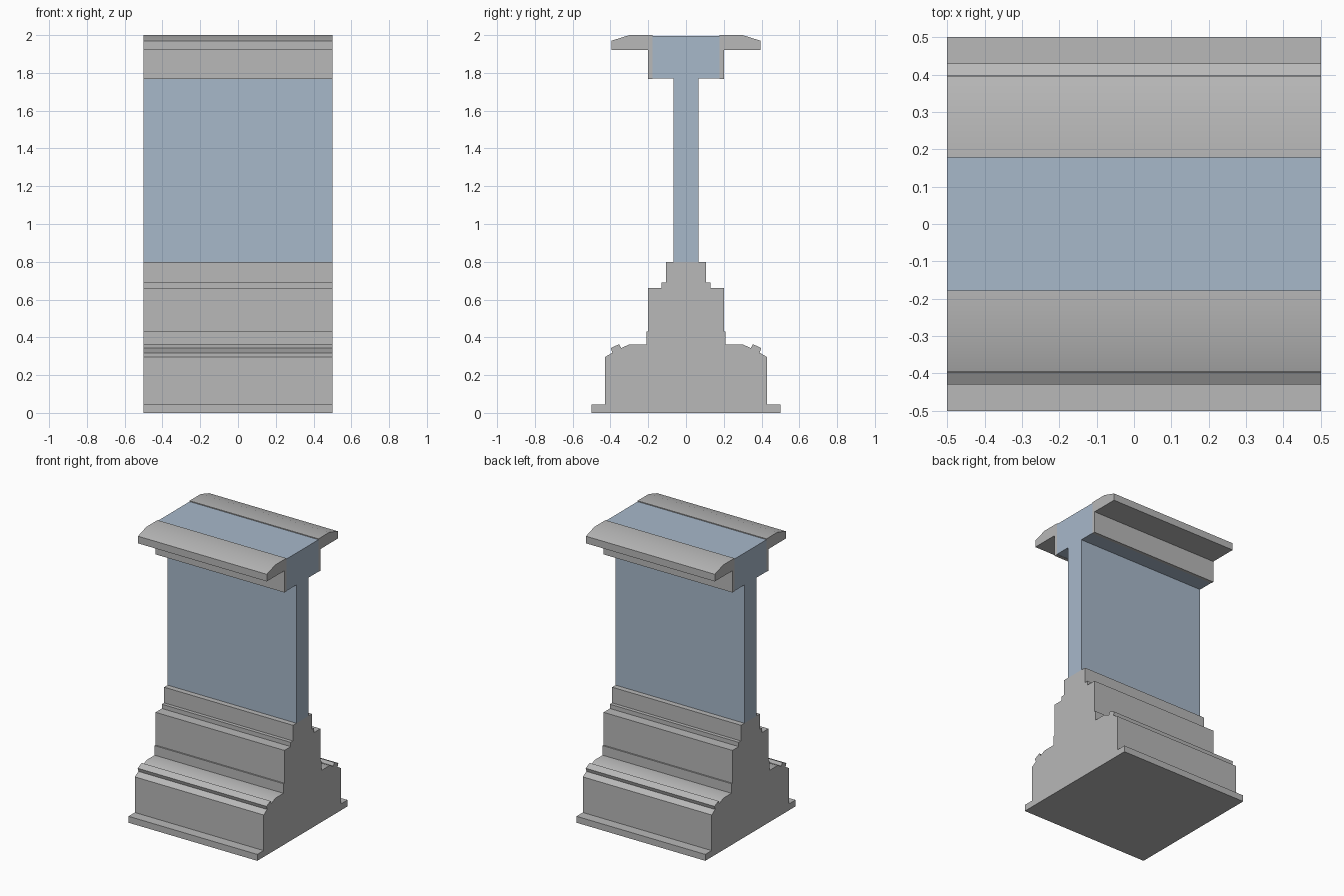
import bpy, bmesh

if "Cube" in bpy.data.objects:
    bpy.data.objects.remove(bpy.data.objects["Cube"], do_unlink=True)

LENGTH = 1.0


def material(name, color):
    mat = bpy.data.materials.new(name)
    mat.use_nodes = True
    mat.diffuse_color = color
    mat.node_tree.nodes["Principled BSDF"].inputs["Base Color"].default_value = color
    return mat


def mirrored(half):
    """Close a right-hand outline with its mirror image across y = 0."""
    return half + [(-y, z) for y, z in reversed(half)]


def extrude_profile(name, outline, mat):
    """Extrude a (y, z) outline along x, centred on the origin."""
    bm = bmesh.new()
    face = bm.faces.new([bm.verts.new((-LENGTH / 2, y, z)) for y, z in outline])
    swept = bmesh.ops.extrude_face_region(bm, geom=[face])["geom"]
    verts = [v for v in swept if isinstance(v, bmesh.types.BMVert)]
    bmesh.ops.translate(bm, verts=verts, vec=(LENGTH, 0, 0))
    bmesh.ops.recalc_face_normals(bm, faces=bm.faces)
    mesh = bpy.data.meshes.new(name)
    bm.to_mesh(mesh)
    bm.free()
    mesh.materials.append(mat)
    obj = bpy.data.objects.new(name, mesh)
    bpy.context.collection.objects.link(obj)
    bpy.ops.object.select_all(action="DESELECT")
    obj.select_set(True)
    bpy.context.view_layer.objects.active = obj
    bpy.ops.object.shade_smooth_by_angle()
    return obj


stone = material("grey stone", (0.48, 0.48, 0.48, 1))
core = material("blue grey core", (0.39, 0.48, 0.59, 1))

# Stepped plinth with a grooved moulding
extrude_profile("plinth", mirrored([
    (0.5, 0), (0.5, 0.045), (0.43, 0.045), (0.43, 0.295),
    (0.39, 0.318), (0.398, 0.343), (0.354, 0.364), (0.343, 0.343),
    (0.3, 0.363), (0.21, 0.363), (0.21, 0.43), (0.2, 0.43),
    (0.2, 0.66), (0.13, 0.66), (0.13, 0.69), (0.105, 0.69), (0.105, 0.8),
]), stone)

# T-shaped wall core
extrude_profile("wall_core", mirrored([
    (0.067, 0.8), (0.067, 1.77), (0.178, 1.77), (0.178, 1.994),
]), core)

# Coping mouldings and the facing strip below them, on both sides
for side, label in ((-1, "front"), (1, "back")):
    coping = [(0.178, 1.92), (0.395, 1.92), (0.395, 1.97), (0.3, 2), (0.178, 2)]
    strip = [(0.178, 1.768), (0.2, 1.768), (0.2, 1.92), (0.178, 1.92)]
    for part, outline in (("coping", coping), ("facing_strip", strip)):
        extrude_profile(f"{label}_{part}", [(side * y, z) for y, z in outline], stone)
